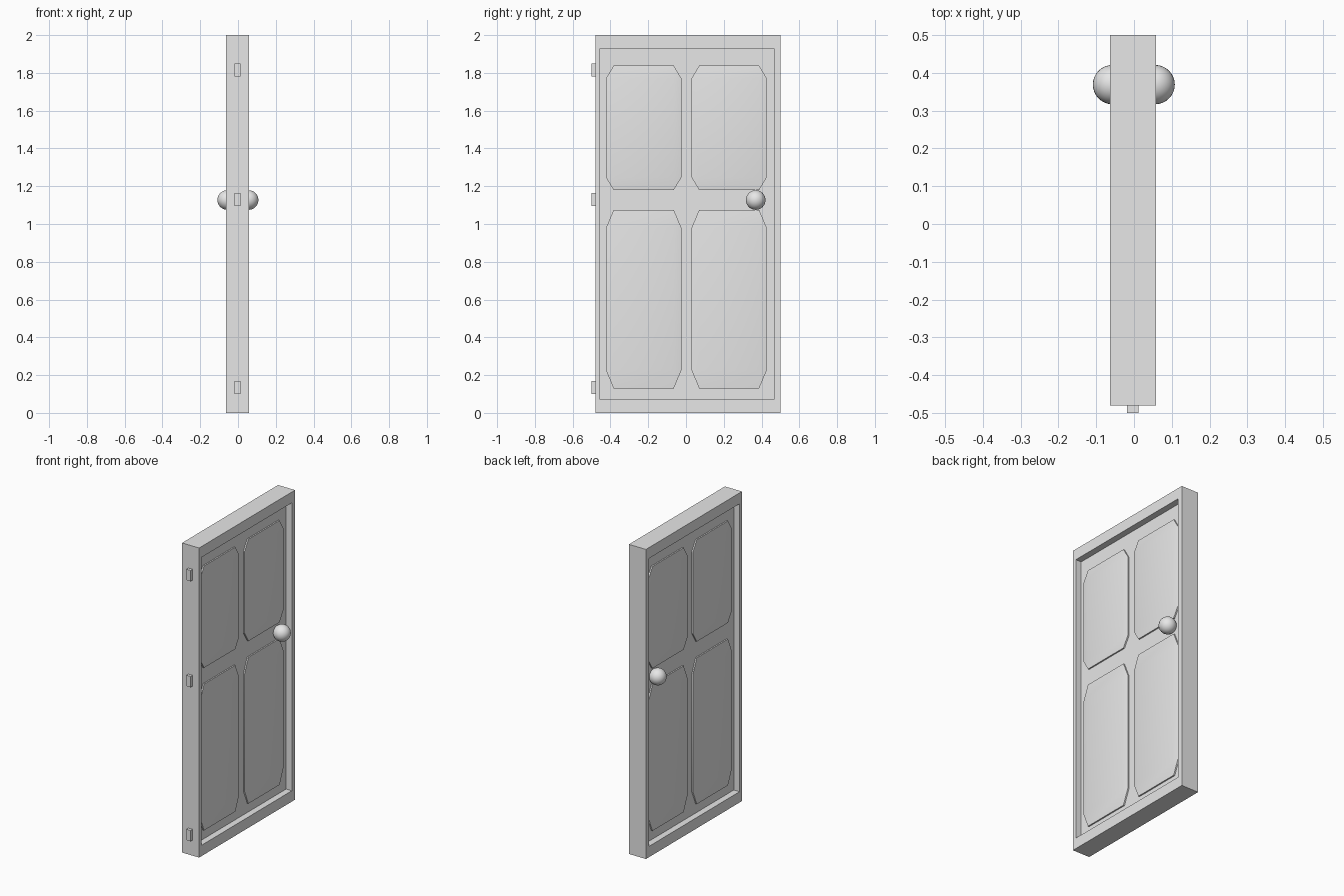
import bpy, bmesh, math
from mathutils import Vector

old = bpy.data.objects.get("Cube")
if old:
    bpy.data.objects.remove(old, do_unlink=True)

grey = bpy.data.materials.new("plain_grey")
grey.use_nodes = True
colour = (0.8, 0.8, 0.8, 1)
grey.diffuse_color = colour
grey.node_tree.nodes["Principled BSDF"].inputs["Base Color"].default_value = colour

MID = -0.003     # x of the door's middle plane
HALF = 0.061     # half the frame thickness
CORE = 0.02      # half the recessed slab thickness


def finish(name, bm, smooth=False):
    bmesh.ops.recalc_face_normals(bm, faces=bm.faces)
    mesh = bpy.data.meshes.new(name)
    bm.to_mesh(mesh)
    bm.free()
    mesh.materials.append(grey)
    if smooth:
        mesh.shade_smooth()
    obj = bpy.data.objects.new(name, mesh)
    bpy.context.collection.objects.link(obj)
    return obj


def box(x, y, z, bevel=0):
    """Box from (min, max) pairs; the bevel is a share of each side."""
    bm = bmesh.new()
    bmesh.ops.create_cube(bm, size=1)
    if bevel:
        bmesh.ops.bevel(bm, geom=bm.edges[:], offset=bevel, segments=1,
                        affect='EDGES')
    for v in bm.verts:
        v.co = Vector([(lo + hi) / 2 + c * (hi - lo)
                       for c, (lo, hi) in zip(v.co, (x, y, z))])
    return bm


def both(half):
    return (MID - half, MID + half)


# Frame and recessed slab in one piece
door = box(both(HALF), (-0.48, 0.5), (0, 2))
door.normal_update()
sides = [f for f in door.faces if abs(f.normal.x) > 0.9]
opening = ((-0.455, 0.467), (0.07, 1.93))
for depth in (HALF, CORE):
    sides = bmesh.ops.extrude_discrete_faces(door, faces=sides)["faces"]
    for v in {v for f in sides for v in f.verts}:
        v.co.x = MID + math.copysign(depth, v.co.x - MID)
        v.co.y = opening[0][v.co.y > 0]
        v.co.z = opening[1][v.co.z > 1]
finish("door_frame_and_slab", door)

# Raised panels, bevelled in proportion to their sides
for side, y in (("hinge", (-0.423, -0.025)), ("handle", (0.03, 0.427))):
    for level, z in (("lower", (0.13, 1.075)), ("upper", (1.18, 1.838))):
        panel = finish(f"{level}_{side}_panel", box(both(0.036), y, z, 0.1))
        bpy.ops.object.select_all(action='DESELECT')
        panel.select_set(True)
        bpy.context.view_layer.objects.active = panel
        bpy.ops.object.shade_smooth_by_angle(angle=math.radians(30))

# Hinges
for i, z in enumerate((0.135, 1.13, 1.815)):
    finish(f"hinge_{i + 1}",
           box(both(0.015), (-0.5, -0.478), (z - 0.035, z + 0.035)))

# Door knobs
for name, x in (("left_knob", 0.056), ("right_knob", -0.057)):
    bm = bmesh.new()
    bmesh.ops.create_uvsphere(bm, u_segments=32, v_segments=16, radius=0.052)
    bmesh.ops.translate(bm, verts=bm.verts, vec=(x, 0.369, 1.127))
    finish(name, bm, smooth=True)
